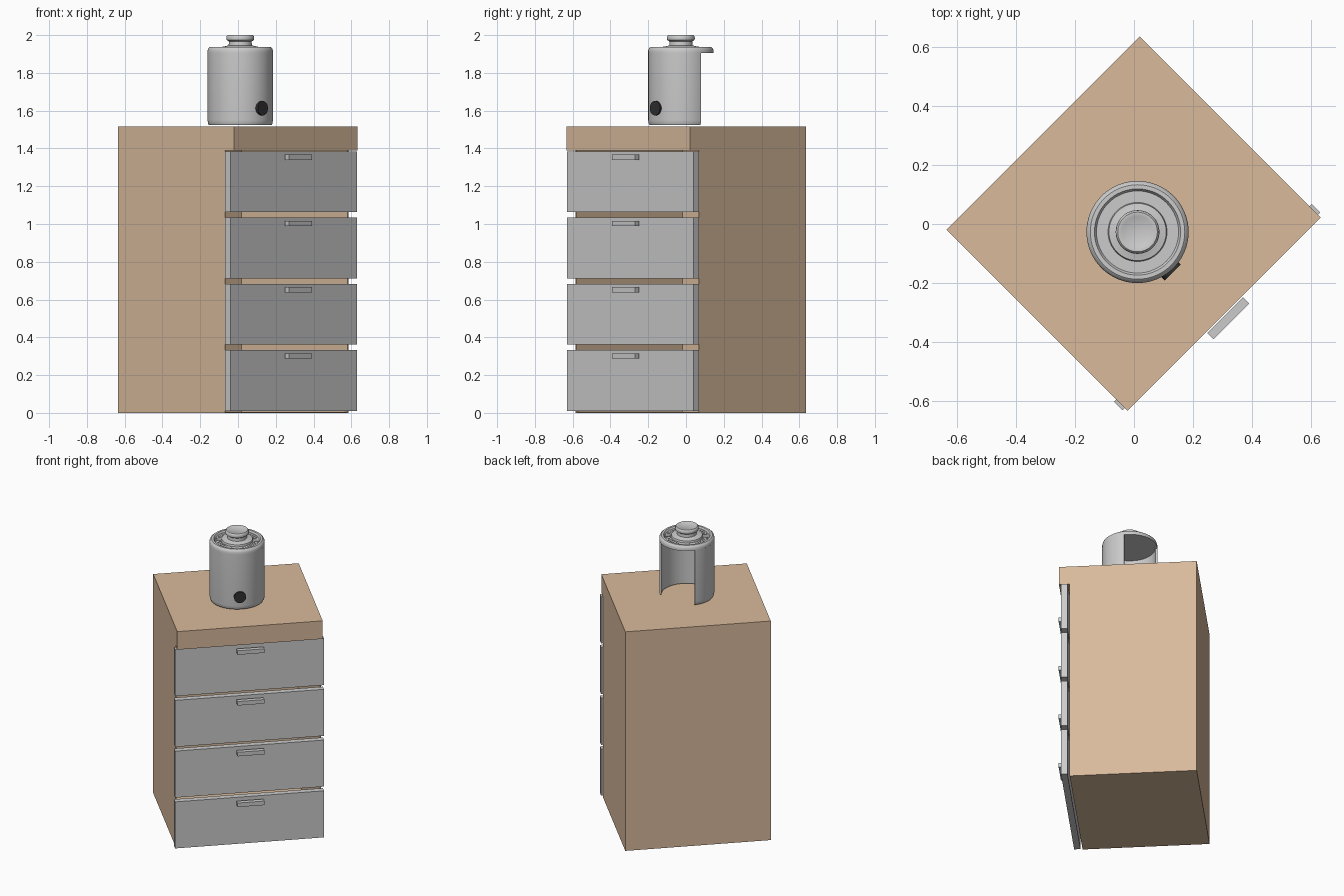
import bpy, bmesh
from math import sin, cos, radians, pi
from mathutils import Matrix, Vector

if "Cube" in bpy.data.objects:
    bpy.data.objects.remove(bpy.data.objects["Cube"])

ROT = Matrix.Rotation(radians(45), 4, 'Z')   # cabinet front faces the front-right diagonal


def material(name, rgb):
    m = bpy.data.materials.new(name)
    m.diffuse_color = (*rgb, 1)
    m.use_nodes = True
    m.node_tree.nodes["Principled BSDF"].inputs["Base Color"].default_value = m.diffuse_color
    return m


wood = material("wood", (0.69, 0.49, 0.33))
dark = material("dark", (0.03, 0.03, 0.03))


def finish(name, bm, mat=None, smooth=False):
    bmesh.ops.recalc_face_normals(bm, faces=bm.faces)
    me = bpy.data.meshes.new(name)
    bm.to_mesh(me)
    bm.free()
    ob = bpy.data.objects.new(name, me)
    bpy.context.collection.objects.link(ob)
    if mat:
        me.materials.append(mat)
    if smooth:
        bpy.ops.object.select_all(action='DESELECT')
        ob.select_set(True)
        bpy.context.view_layer.objects.active = ob
        bpy.ops.object.shade_smooth_by_angle(angle=radians(35))
    return ob


def box(name, x, y, z, mat=None):
    """Box from (min, max) ranges in the cabinet's own frame (front = -y)."""
    bm = bmesh.new()
    size = [r[1] - r[0] for r in (x, y, z)]
    mid = [(r[1] + r[0]) / 2 for r in (x, y, z)]
    bmesh.ops.create_cube(bm, size=1, matrix=ROT @ Matrix.Translation(mid) @ Matrix.Diagonal((*size, 1)))
    return finish(name, bm, mat)


def lathe(name, profile, a0=0, a1=360, steps=64, closed=False):
    """Turn an (r, z) profile about the canister axis; a closed one gets end caps."""
    bm = bmesh.new()
    full = a1 - a0 == 360
    rings = []
    for i in range(steps if full else steps + 1):
        a = radians(a0 + (a1 - a0) * i / steps)
        rings.append([bm.verts.new((AX + r * cos(a), AY + r * sin(a), z)) for r, z in profile])
    n = len(profile)
    for i in range(steps):
        p, q = rings[i], rings[(i + 1) % len(rings)]
        for j in range(n if closed else n - 1):
            k = (j + 1) % n
            bm.faces.new((p[j], q[j], q[k], p[k]))
    if closed and not full:
        bm.faces.new(rings[0])
        bm.faces.new(rings[-1])
    if not closed:
        bm.faces.new([r[0] for r in rings])
        bm.faces.new([r[-1] for r in rings])
    return finish(name, bm, None, True)


# Cabinet: hollow carcass with thin walls and a thick overhanging top
W, BACK, FRONT, T = 0.463, 0.435, -0.364, 0.006
box("cabinet_top", (-W, W), (-0.432, BACK), (1.39, 1.515), wood)
box("cabinet_back", (-W, W), (BACK - T, BACK), (0, 1.39), wood)
box("cabinet_floor", (-W, W), (FRONT, BACK - T), (0, T), wood)
for side, s in (("left", -1), ("right", 1)):
    box("cabinet_side_" + side, sorted((s * W, s * (W - T))), (FRONT, BACK - T), (T, 1.39), wood)

# Drawer fronts with bar pulls
for i in range(4):
    z = 0.01 + 0.351 * i
    box(f"drawer_front_{i + 1}", (-0.474, 0.474), (-0.418, -0.378), (z, z + 0.322))
    box(f"drawer_pull_{i + 1}", (-0.086, 0.086), (-0.467, -0.437), (z + 0.277, z + 0.305))

# Canister: curved wall open at the back
AX, AY = 0.012, -0.027
lathe("canister_wall", [(0.160, 1.525), (0.167, 1.525), (0.171, 1.533), (0.173, 1.55),
                        (0.173, 1.906), (0.160, 1.906)], 142, 398, 56, True)

# Lid: rounded rim, sunken dish, collar and underside
lathe("canister_lid", [(0.160, 1.904), (0.173, 1.904), (0.173, 1.918), (0.169, 1.930), (0.160, 1.937),
                       (0.146, 1.937), (0.139, 1.926), (0.100, 1.926), (0.097, 1.938),
                       (0.074, 1.942), (0.062, 1.946)])

# Knob on a short neck
lathe("lid_knob", [(0.062, 1.940), (0.060, 1.966), (0.066, 1.970), (0.073, 1.975), (0.074, 1.985),
                   (0.072, 1.995), (0.067, 2.0), (0.055, 2.0), (0.050, 1.997)])

# Fine radial ribs in the dish
bm = bmesh.new()
for i in range(40):
    m = Matrix.Translation((AX, AY, 1.926)) @ Matrix.Rotation(2 * pi * i / 40, 4, 'Z')
    m = m @ Matrix.Translation((0.119, 0, 0)) @ Matrix.Diagonal((0.036, 0.004, 0.004, 1))
    bmesh.ops.create_cube(bm, size=1, matrix=m)
finish("lid_ribs", bm)

# Dark round button on the canister's front
bm = bmesh.new()
m = Matrix.Translation((0.126, -0.159, 1.613)) @ ROT @ Matrix.Rotation(radians(90), 4, 'X')
bmesh.ops.create_cone(bm, cap_ends=True, segments=32, radius1=0.038, radius2=0.038, depth=0.016, matrix=m)
finish("canister_button", bm, dark, True)
